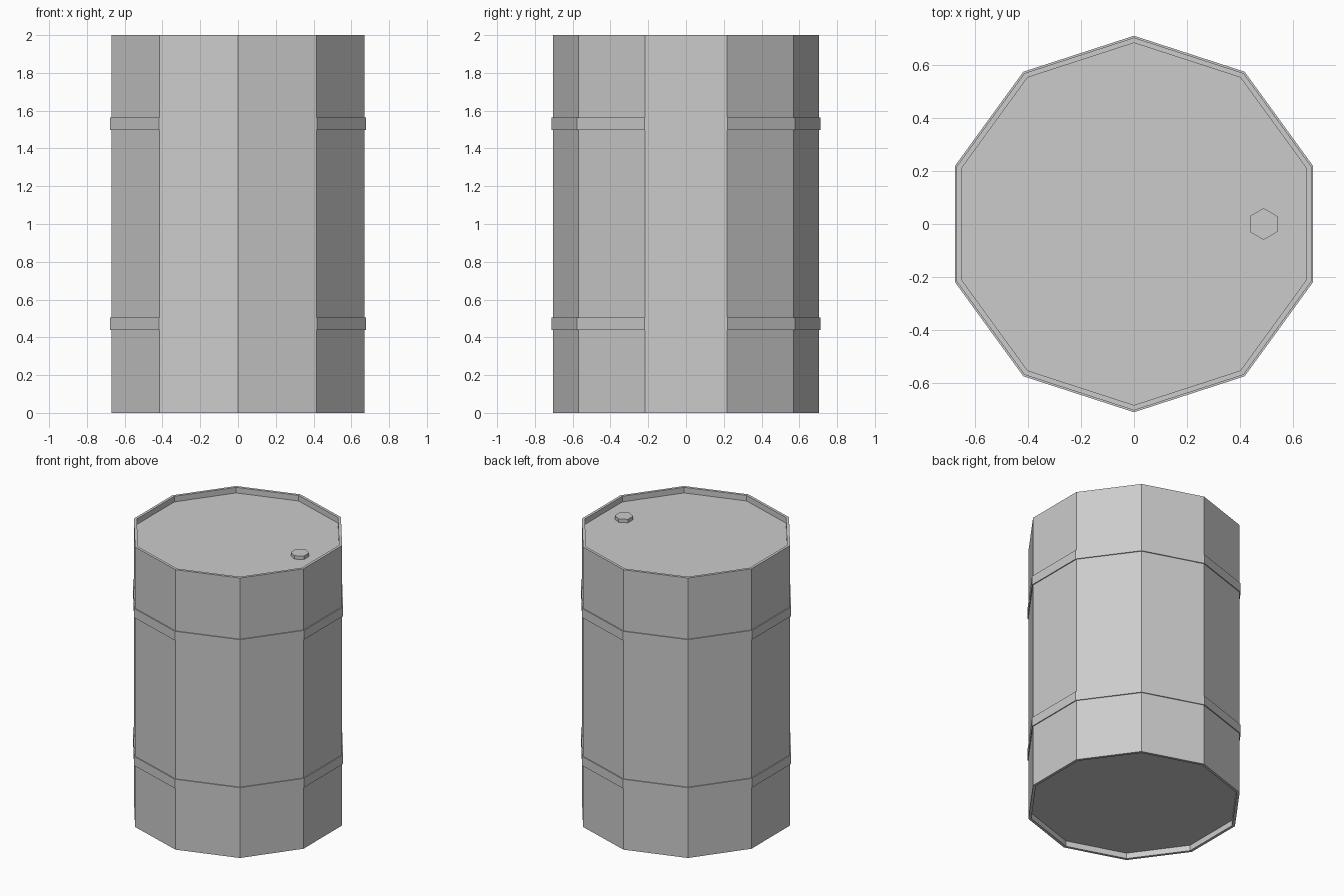
import bpy, bmesh, math

if "Cube" in bpy.data.objects:
    bpy.data.objects.remove(bpy.data.objects["Cube"])

SIDES = 10


def make_object(name, bm):
    bmesh.ops.recalc_face_normals(bm, faces=bm.faces)
    mesh = bpy.data.meshes.new(name)
    bm.to_mesh(mesh)
    bm.free()
    obj = bpy.data.objects.new(name, mesh)
    bpy.context.collection.objects.link(obj)
    return obj


def turned(name, profile, closed=False, sides=SIDES):
    """Turn a (radius, z) profile; open profiles are capped at both ends."""
    bm = bmesh.new()
    angles = [math.pi / 2 + math.tau * i / sides for i in range(sides)]
    rings = [[bm.verts.new((r * math.cos(a), r * math.sin(a), z)) for a in angles]
             for r, z in profile]
    pairs = list(zip(rings, rings[1:]))
    if closed:
        pairs.append((rings[-1], rings[0]))
    else:
        bm.faces.new(rings[0])
        bm.faces.new(rings[-1])
    for low, high in pairs:
        for i in range(sides):
            j = (i + 1) % sides
            bm.faces.new((low[i], low[j], high[j], high[i]))
    return make_object(name, bm)


# Barrel body with recessed lid and base
turned("barrel_body", [(0.685, 0.04), (0.685, 0), (0.705, 0),
                       (0.705, 2), (0.685, 2), (0.685, 1.96)])

# Raised hoops
for name, z in (("lower_hoop", 0.44), ("upper_hoop", 1.497)):
    turned(name, [(0.70, z), (0.712, z), (0.712, z + 0.066), (0.70, z + 0.066)], closed=True)

# Hexagonal bung on the lid
bung = turned("bung_cap", [(0.06, 1.955), (0.06, 1.985)], sides=6)
bung.location.x = 0.49
